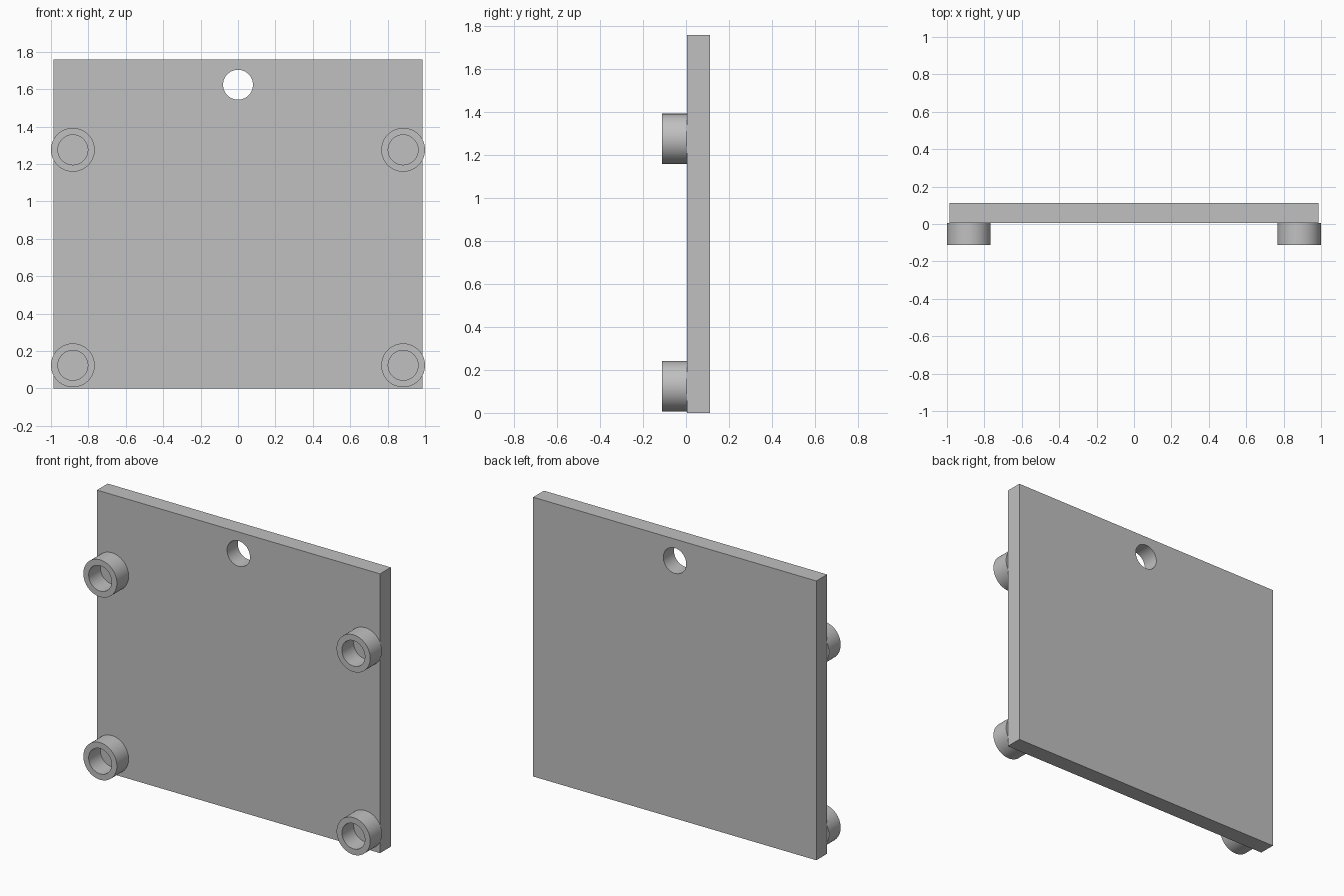
import bpy
import bmesh
from math import cos, sin, tau

cube = bpy.data.objects.get("Cube")
if cube:
    bpy.data.objects.remove(cube, do_unlink=True)

SEGMENTS = 64
PLATE_FRONT, BACK, FRONT = 0.005, 0.112, -0.112
HALF_WIDTH, HEIGHT = 0.987, 1.76

grey = bpy.data.materials.new("plain grey")
grey.use_nodes = True
colour = (0.53, 0.53, 0.53, 1)
grey.diffuse_color = colour
grey.node_tree.nodes["Principled BSDF"].inputs["Base Color"].default_value = colour


def circle(x, z, radius):
    return [(x + radius * cos(tau * i / SEGMENTS), z + radius * sin(tau * i / SEGMENTS))
            for i in range(SEGMENTS)]


def extruded(name, loops, y_front, y_back):
    """Extrude an outline with holes (x, z loops) along y."""
    bm = bmesh.new()
    edges = []
    for loop in loops:
        verts = [bm.verts.new((x, y_front, z)) for x, z in loop]
        edges += [bm.edges.new((a, b)) for a, b in zip(verts, verts[1:] + verts[:1])]
    bmesh.ops.triangle_fill(bm, edges=edges, use_beauty=True, normal=(0, -1, 0))
    result = bmesh.ops.extrude_face_region(bm, geom=bm.faces[:], use_keep_orig=True)
    moved = [v for v in result["geom"] if isinstance(v, bmesh.types.BMVert)]
    bmesh.ops.translate(bm, verts=moved, vec=(0, y_back - y_front, 0))
    bmesh.ops.recalc_face_normals(bm, faces=bm.faces[:])
    mesh = bpy.data.meshes.new(name)
    bm.to_mesh(mesh)
    bm.free()
    mesh.materials.append(grey)
    obj = bpy.data.objects.new(name, mesh)
    bpy.context.collection.objects.link(obj)
    bpy.ops.object.select_all(action="DESELECT")
    obj.select_set(True)
    bpy.context.view_layer.objects.active = obj
    bpy.ops.object.shade_smooth_by_angle(angle=0.5)
    return obj


# Flat plate with a hanging hole near the top
outline = [(-HALF_WIDTH, 0), (HALF_WIDTH, 0), (HALF_WIDTH, HEIGHT), (-HALF_WIDTH, HEIGHT)]
extruded("plate", [outline, circle(0, 1.624, 0.08)], PLATE_FRONT, BACK)

# Four hollow standoffs on the front face
for side, x in (("left", 0.883), ("right", -0.883)):
    for level, z in (("lower", 0.124), ("upper", 1.276)):
        extruded(f"{level}_{side}_standoff",
                 [circle(x, z, 0.117), circle(x, z, 0.08)], FRONT, PLATE_FRONT)
